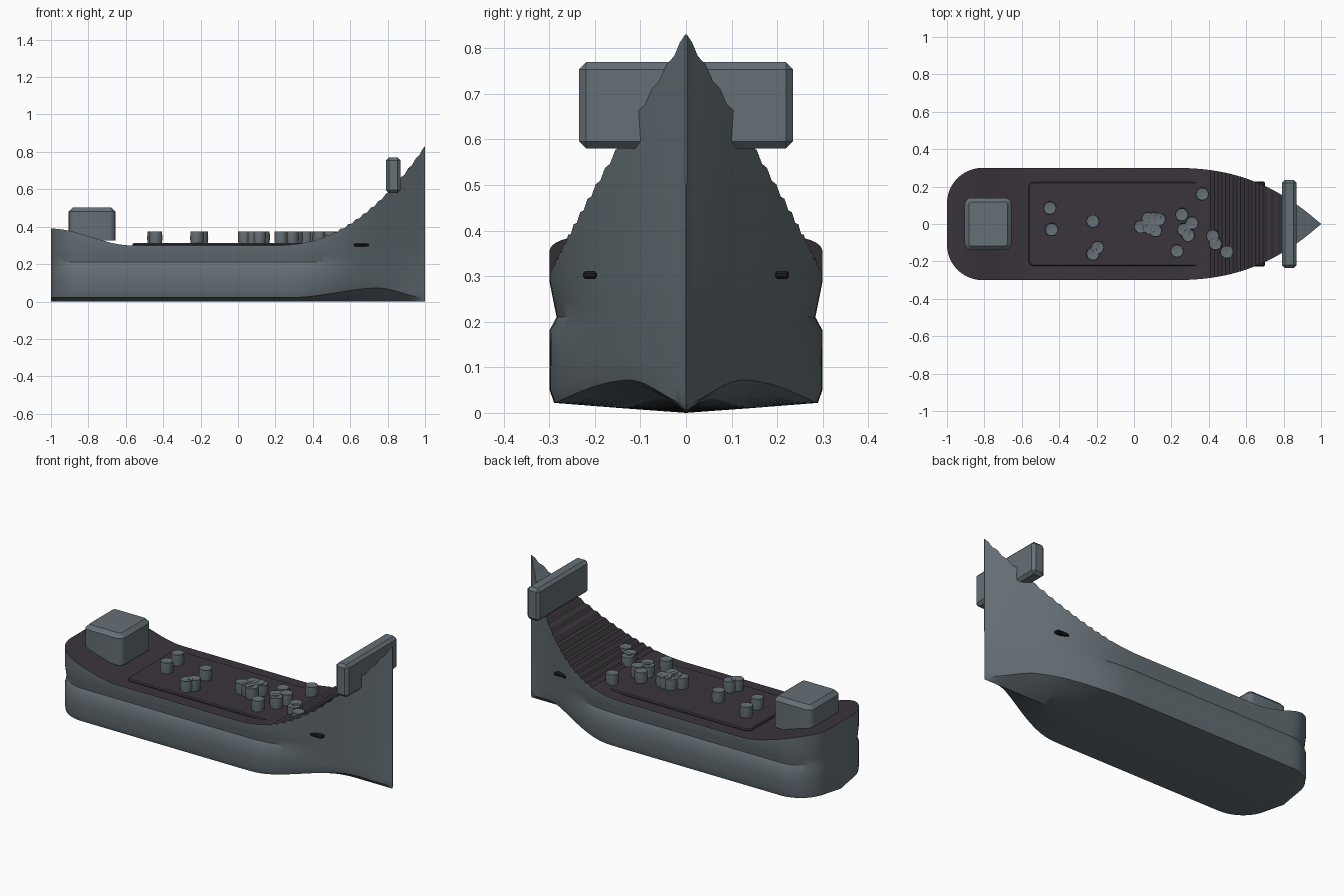
import bpy, bmesh, math

cube = bpy.data.objects.get("Cube")
if cube:
    bpy.data.objects.remove(cube, do_unlink=True)


def material(name, color):
    m = bpy.data.materials.new(name)
    m.use_nodes = True
    m.diffuse_color = (*color, 1)
    m.node_tree.nodes["Principled BSDF"].inputs["Base Color"].default_value = (*color, 1)
    return m


slate = material("slate_grey", (0.13, 0.16, 0.18))
dark = material("dark_deck", (0.042, 0.035, 0.044))
black = material("near_black", (0.012, 0.013, 0.016))


def finish(name, bm, mats, angle=30):
    bmesh.ops.recalc_face_normals(bm, faces=bm.faces)
    mesh = bpy.data.meshes.new(name)
    bm.to_mesh(mesh)
    bm.free()
    for m in mats:
        mesh.materials.append(m)
    ob = bpy.data.objects.new(name, mesh)
    bpy.context.collection.objects.link(ob)
    bpy.ops.object.select_all(action='DESELECT')
    ob.select_set(True)
    bpy.context.view_layer.objects.active = ob
    bpy.ops.object.shade_smooth_by_angle(angle=math.radians(angle))
    return ob


def smooth(t):
    t = min(max(t, 0), 1)
    return t * t * (3 - 2 * t)


def half_width(x):
    if x < -0.81:
        t = min((-0.81 - x) / 0.19, 1)
        return 0.11 + 0.19 * math.sqrt(1 - t * t)
    if x > 0.2:
        return max(0.3 * (1 - ((x - 0.2) / 0.8) ** 2.4), 0.002)
    return 0.3


def deck_height(x):
    z = 0.3 + 0.09 * smooth((-0.57 - x) / 0.43)
    if x > 0.2:
        z += 0.53 * ((x - 0.2) / 0.8) ** 2.2
    return z


def section(x, jag):
    # half cross-section from keel to deck edge
    w, h = half_width(x), deck_height(x) + jag
    bow = smooth((x - 0.3) / 0.7)
    bilge = 0.022 + 0.05 * smooth((x - 0.3) / 0.45) * (1 - smooth((x - 0.75) / 0.25))
    knuckle = 0.016 * (1 - smooth((x - 0.35) / 0.35))
    pts = [(0, 0), (0.5, bilge * 0.5), (0.965, bilge), (1, bilge + 0.03),
           (1, 0.12), (1, 0.18), (1, 0.21), (1, 0.25), (1, 0.29), (1, h)]
    dents = {6: 1, 7: 0.5}
    return [(max(a * w * (1 - 0.45 * bow * (1 - z / h)) - knuckle * dents.get(i, 0), 0), z)
            for i, (a, z) in enumerate(pts)]


# Hull lofted from stern to bow, rounded stern sampled more finely
stations = [-0.81 - 0.19 * math.cos(i * math.pi / 24) for i in range(12)]
stations += [-0.81 + 0.02 * i for i in range(90)] + [0.985, 1.0]
bm = bmesh.new()
rings = []
for i, x in enumerate(stations):
    jag = 0.005 * (-1) ** i if 0.4 < x < 0.99 else 0
    half = section(x, jag)
    ring = [(y, z) for y, z in half] + [(-y, z) for y, z in reversed(half[1:])]
    rings.append([bm.verts.new((x, y, z)) for y, z in ring])
deck_edge = len(half) - 1
for a, b, x in zip(rings, rings[1:], stations):
    n = len(a)
    for k in range(n):
        f = bm.faces.new((a[k], a[(k + 1) % n], b[(k + 1) % n], b[k]))
        if k == deck_edge and x < 0.85:
            f.material_index = 1
bm.faces.new(rings[0])
bm.faces.new(rings[-1])
finish("hull", bm, [slate, dark])


def box(name, lo, hi, bevel, mat, segments=1, upright=0):
    bm = bmesh.new()
    bmesh.ops.create_cube(bm, size=1)
    for v in bm.verts:
        v.co = [l + (c + 0.5) * (h - l) for c, l, h in zip(v.co, lo, hi)]
    if upright:
        edges = [e for e in bm.edges if abs(e.verts[0].co.z - e.verts[1].co.z) > 0.001]
        bmesh.ops.bevel(bm, geom=edges, offset=upright, segments=4, affect='EDGES', profile=0.5)
        rim = [e for e in bm.edges if all(v.co.z > hi[2] - 0.0001 for v in e.verts)]
    else:
        rim = bm.edges[:]
    bmesh.ops.bevel(bm, geom=rim, offset=bevel, segments=segments, affect='EDGES', profile=0.5)
    return finish(name, bm, [mat])


# Raised deck platform, stern cabin and bow crossbeam
box("deck_platform", (-0.565, -0.225, 0.28), (0.42, 0.225, 0.312), 0.006, dark, upright=0.03)
box("stern_cabin", (-0.905, -0.14, 0.325), (-0.655, 0.14, 0.503), 0.022, slate, upright=0.035)
box("bow_crossbeam", (0.79, -0.235, 0.58), (0.87, 0.235, 0.77), 0.016, slate)

# Hawse slots on both sides of the bow
for side, s in (("left", 1), ("right", -1)):
    ys = sorted((0.195 * s, 0.226 * s))
    slot = box(side + "_hawse_slot", (0.62, ys[0], 0.294), (0.70, ys[1], 0.311), 0.005, black)

# Barrels on the deck
spots = [(-.45, .085), (-.44, -.03), (-.22, .015), (-.22, -.16), (-.195, -.125),
         (.035, -.015), (.075, .03), (.135, .025), (.08, -.02), (.115, -.035),
         (.11, .03), (.255, .05), (.31, .005), (.265, -.03), (.29, -.06),
         (.23, -.145), (.365, .16), (.42, -.065), (.435, -.105), (.495, -.15)]
for i, (x, y) in enumerate(spots):
    bm = bmesh.new()
    levels = [(0.030, 0.29), (0.036, 0.335), (0.034, 0.375)]
    loops = [[bm.verts.new((x + r * math.cos(k * math.tau / 10),
                            y + r * math.sin(k * math.tau / 10), z)) for k in range(10)]
             for r, z in levels]
    top = bm.verts.new((x, y, 0.368))
    for k in range(10):
        j = (k + 1) % 10
        for a, b in zip(loops, loops[1:]):
            bm.faces.new((a[k], a[j], b[j], b[k]))
        bm.faces.new((loops[-1][k], loops[-1][j], top))
    bm.faces.new(loops[0])
    finish(f"barrel_{i + 1}", bm, [slate], 40)
